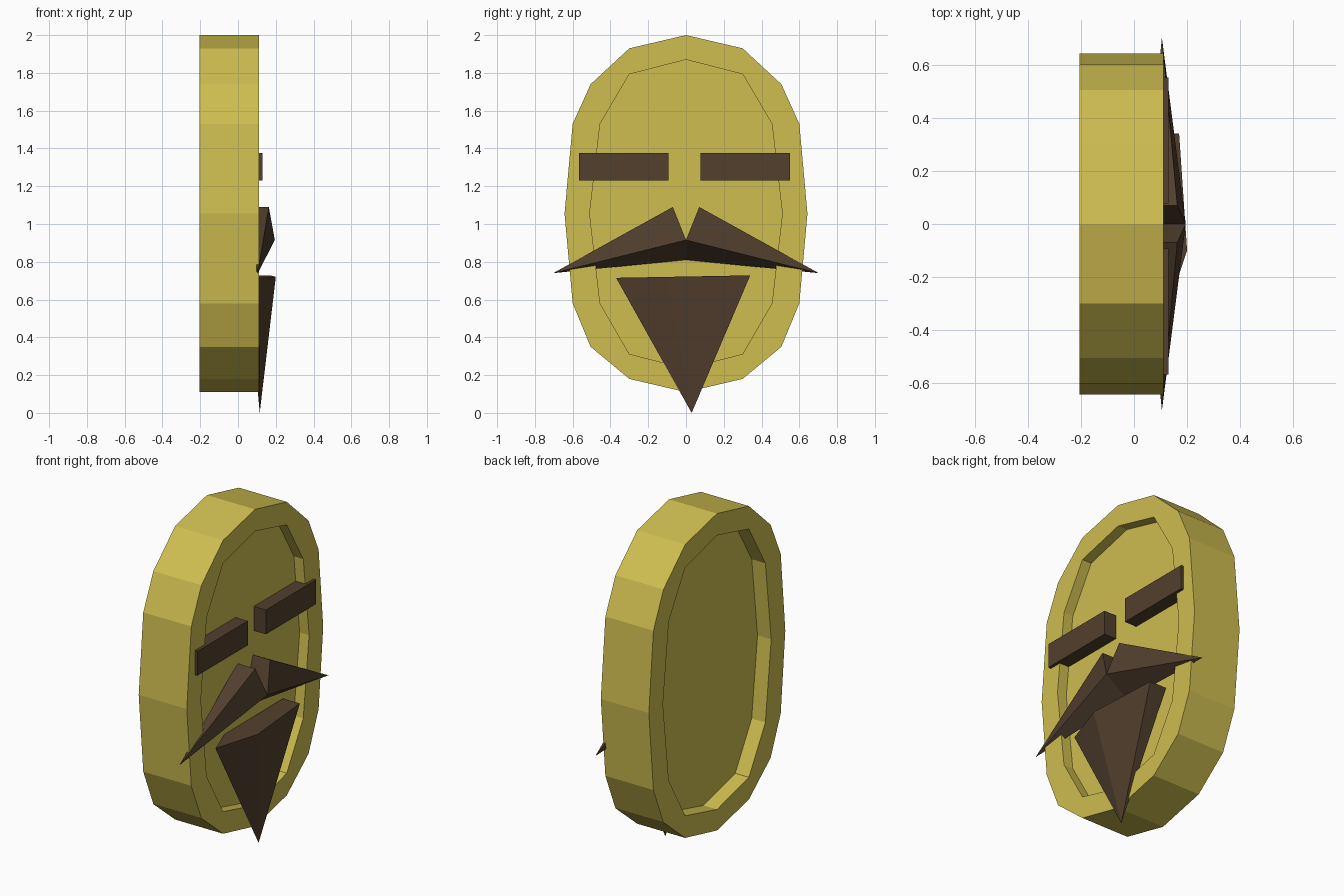
import bpy, bmesh, math

if "Cube" in bpy.data.objects:
    bpy.data.objects.remove(bpy.data.objects["Cube"])


def material(name, rgb):
    m = bpy.data.materials.new(name)
    m.diffuse_color = (*rgb, 1)
    m.use_nodes = True
    m.node_tree.nodes["Principled BSDF"].inputs["Base Color"].default_value = m.diffuse_color
    return m


gold = material("gold", (0.62, 0.51, 0.08))
brown = material("dark_brown", (0.085, 0.05, 0.027))


def solid(name, points, mat=None):
    """Flat-faced convex solid around the given points."""
    bm = bmesh.new()
    for p in points:
        bm.verts.new(p)
    res = bmesh.ops.convex_hull(bm, input=bm.verts[:])
    loose = [v for v in bm.verts if not v.link_faces]
    bmesh.ops.delete(bm, geom=loose, context='VERTS')
    bmesh.ops.dissolve_limit(bm, angle_limit=math.radians(0.5),
                             verts=bm.verts[:], edges=bm.edges[:])
    bmesh.ops.recalc_face_normals(bm, faces=bm.faces[:])
    me = bpy.data.meshes.new(name)
    bm.to_mesh(me)
    bm.free()
    ob = bpy.data.objects.new(name, me)
    bpy.context.collection.objects.link(ob)
    if mat:
        me.materials.append(mat)
    return ob


def slab(half, x0, x1):
    """Mirror a half outline (y, z) and stretch it from x0 to x1."""
    return [(x, s * y, z) for x in (x0, x1) for y, z in half
            for s in ((1, -1) if y else (1,))]


# Oval disc with a recess in each face
outer = [(0, 2.0), (0.3, 1.93), (0.505, 1.74), (0.6, 1.53), (0.643, 1.055),
         (0.6, 0.58), (0.505, 0.35), (0.3, 0.18), (0, 0.11)]
inner = [(0, 1.87), (0.3, 1.793), (0.455, 1.53), (0.51, 1.055),
         (0.455, 0.58), (0.3, 0.312), (0, 0.235)]
disc = solid("disc", slab(outer, -0.205, 0.112), gold)
for name, x0, x1 in (("front_recess_cutter", 0.05, 0.3),
                     ("back_recess_cutter", -0.4, -0.115)):
    cutter = solid(name, slab(inner, x0, x1), gold)
    mod = disc.modifiers.new(name, 'BOOLEAN')
    mod.operation = 'DIFFERENCE'
    mod.solver = 'EXACT'
    mod.object = cutter
    cutter.hide_render = True
    bpy.context.view_layer.objects.active = disc
    bpy.ops.object.modifier_apply(modifier=name)
    bpy.data.objects.remove(cutter)

# Brows and moustache halves, one per side
for side, s, shift in (("left", 1, -0.005), ("right", -1, -0.01)):
    solid(side + "_brow", [(x, s * y + shift, z) for x in (0.045, 0.13)
                           for y in (0.083, 0.556) for z in (1.23, 1.375)], brown)
    half = [(0.045, 0.07, 1.09), (0.163, 0.07, 1.09), (0.195, 0, 0.915),
            (0.05, 0, 0.89), (0.05, 0, 0.81), (0.105, 0.703, 0.74)]
    solid(side + "_moustache", [(x, s * y, z) for x, y, z in half], brown)

# Pointed beard
solid("beard", [(0.11, -0.37, 0.715), (0.2, -0.1, 0.72), (0.17, 0.34, 0.728),
                (0.06, 0.34, 0.728), (0.05, -0.2, 0.718), (0.115, 0.03, 0.0)], brown)
